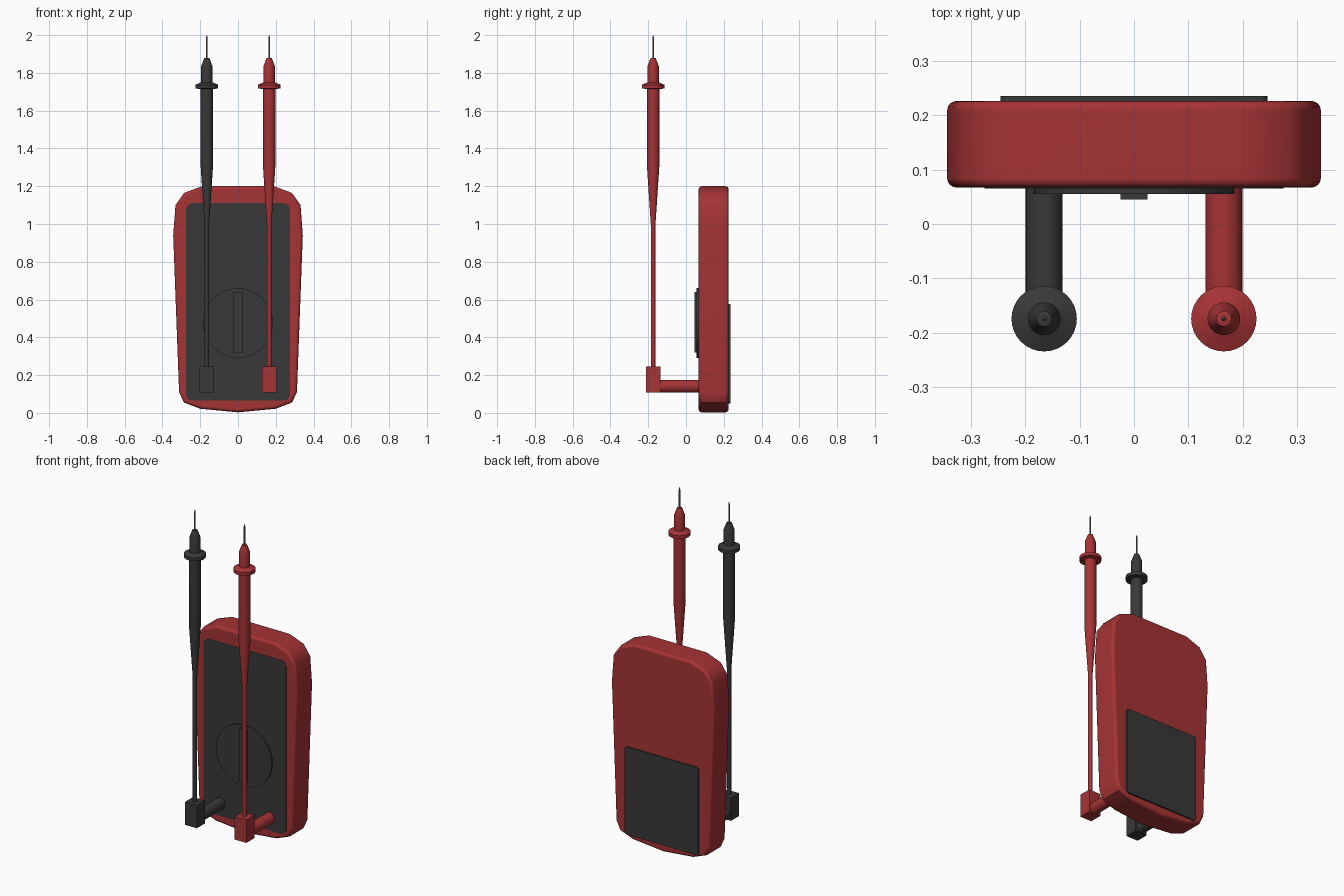
import bpy, bmesh, math
from mathutils import Matrix

if "Cube" in bpy.data.objects:
    bpy.data.objects.remove(bpy.data.objects["Cube"])


def material(name, r, g, b):
    m = bpy.data.materials.new(name)
    m.diffuse_color = (r, g, b, 1)
    m.use_nodes = True
    m.node_tree.nodes["Principled BSDF"].inputs["Base Color"].default_value = m.diffuse_color
    return m


RED = material("red_plastic", 0.38, 0.033, 0.036)
DARK = material("dark_grey_plastic", 0.04, 0.04, 0.04)
METAL = material("grey_metal", 0.12, 0.12, 0.12)


def finish(bm, name, mat, angle=40, weighted=False):
    bmesh.ops.recalc_face_normals(bm, faces=bm.faces[:])
    me = bpy.data.meshes.new(name)
    bm.to_mesh(me)
    bm.free()
    me.materials.append(mat)
    ob = bpy.data.objects.new(name, me)
    bpy.context.collection.objects.link(ob)
    bpy.ops.object.select_all(action='DESELECT')
    ob.select_set(True)
    bpy.context.view_layer.objects.active = ob
    bpy.ops.object.shade_smooth_by_angle(angle=math.radians(angle))
    if weighted:
        mod = ob.modifiers.new("weighted_normals", 'WEIGHTED_NORMAL')
        mod.keep_sharp = True
    return ob


def slab(name, outline, y0, y1, mat, bevel=0):
    """Extrude an x-z outline from y0 to y1, optionally rounding the rims."""
    bm = bmesh.new()
    face = bm.faces.new([bm.verts.new((x, y0, z)) for x, z in outline])
    ext = bmesh.ops.extrude_face_region(bm, geom=[face], use_keep_orig=True)
    for v in ext["geom"]:
        if isinstance(v, bmesh.types.BMVert):
            v.co.y = y1
    bmesh.ops.recalc_face_normals(bm, faces=bm.faces[:])
    if bevel:
        rims = [e for e in bm.edges if abs(e.verts[0].co.y - e.verts[1].co.y) < 1e-6]
        bmesh.ops.bevel(bm, geom=rims, offset=bevel, segments=4,
                        profile=0.5, affect='EDGES')
    return finish(bm, name, mat, weighted=bool(bevel))


def rounded_rect(hw, z0, z1, r, n=5):
    pts = []
    corners = [(hw - r, z1 - r), (-hw + r, z1 - r), (-hw + r, z0 + r), (hw - r, z0 + r)]
    for k, (cx, cz) in enumerate(corners):
        for i in range(n + 1):
            a = math.pi / 2 * (k + i / n)
            pts.append((cx + r * math.cos(a), cz + r * math.sin(a)))
    return pts


def lathe(name, profile, x, y, mat, sides=32):
    """Revolve (radius, z) points around a vertical axis."""
    bm = bmesh.new()
    rings = []
    for r, z in profile:
        rings.append([bm.verts.new((x + r * math.cos(2 * math.pi * i / sides),
                                    y + r * math.sin(2 * math.pi * i / sides), z))
                      for i in range(sides)])
    for a, b in zip(rings, rings[1:]):
        for i in range(sides):
            j = (i + 1) % sides
            bm.faces.new((a[i], a[j], b[j], b[i]))
    bm.faces.new(rings[0])
    bm.faces.new(rings[-1])
    return finish(bm, name, mat, angle=30)


# Case: tapered outline, mirrored left to right
half = [(0.19, 1.2), (0.285, 1.165), (0.331, 1.1), (0.343, 0.94),
        (0.312, 0.11), (0.286, 0.055), (0.2, 0.022)]
outline = half + [(0, 0.003)] + [(-x, z) for x, z in reversed(half)]
slab("case", outline, 0.067, 0.226, RED, bevel=0.017)

# Front panel and battery cover
slab("front_panel", rounded_rect(0.275, 0.065, 1.11, 0.035), 0.0655, 0.075, DARK)
slab("battery_cover", rounded_rect(0.245, 0.05, 0.577, 0.015), 0.218, 0.235, DARK)

# Selector dial with its grip bar
dial = [(0.185 * math.cos(2 * math.pi * i / 48), 0.475 + 0.185 * math.sin(2 * math.pi * i / 48))
        for i in range(48)]
slab("dial", dial, 0.055, 0.07, DARK)
slab("dial_grip", [(-0.025, 0.32), (0.025, 0.32), (0.025, 0.64), (-0.025, 0.64)],
     0.045, 0.06, DARK)

# Test leads: plug, elbow block, lead with handle and finger guard, needle
PY = -0.174
lead = [(0.0125, 0.24), (0.0125, 1.0), (0.033, 1.31), (0.033, 1.715),
        (0.06, 1.717), (0.06, 1.737), (0.03, 1.75), (0.03, 1.835),
        (0.014, 1.878), (0.006, 1.88)]
for side, x, mat in (("left", -0.165, DARK), ("right", 0.165, RED)):
    bm = bmesh.new()
    bmesh.ops.create_cone(bm, cap_ends=True, segments=32, radius1=0.034, radius2=0.034,
                          depth=0.23, matrix=Matrix.Translation((x, -0.04, 0.141))
                          @ Matrix.Rotation(math.pi / 2, 4, 'X'))
    finish(bm, side + "_plug", mat)
    slab(side + "_plug_elbow", [(x - 0.039, 0.107), (x + 0.039, 0.107),
                                (x + 0.039, 0.245), (x - 0.039, 0.245)],
         PY - 0.038, PY + 0.038, mat)
    lathe(side + "_test_lead", lead, x, PY, mat)
    lathe(side + "_needle", [(0.0045, 1.87), (0.0045, 1.985), (0.001, 2.0)], x, PY, METAL, 16)
